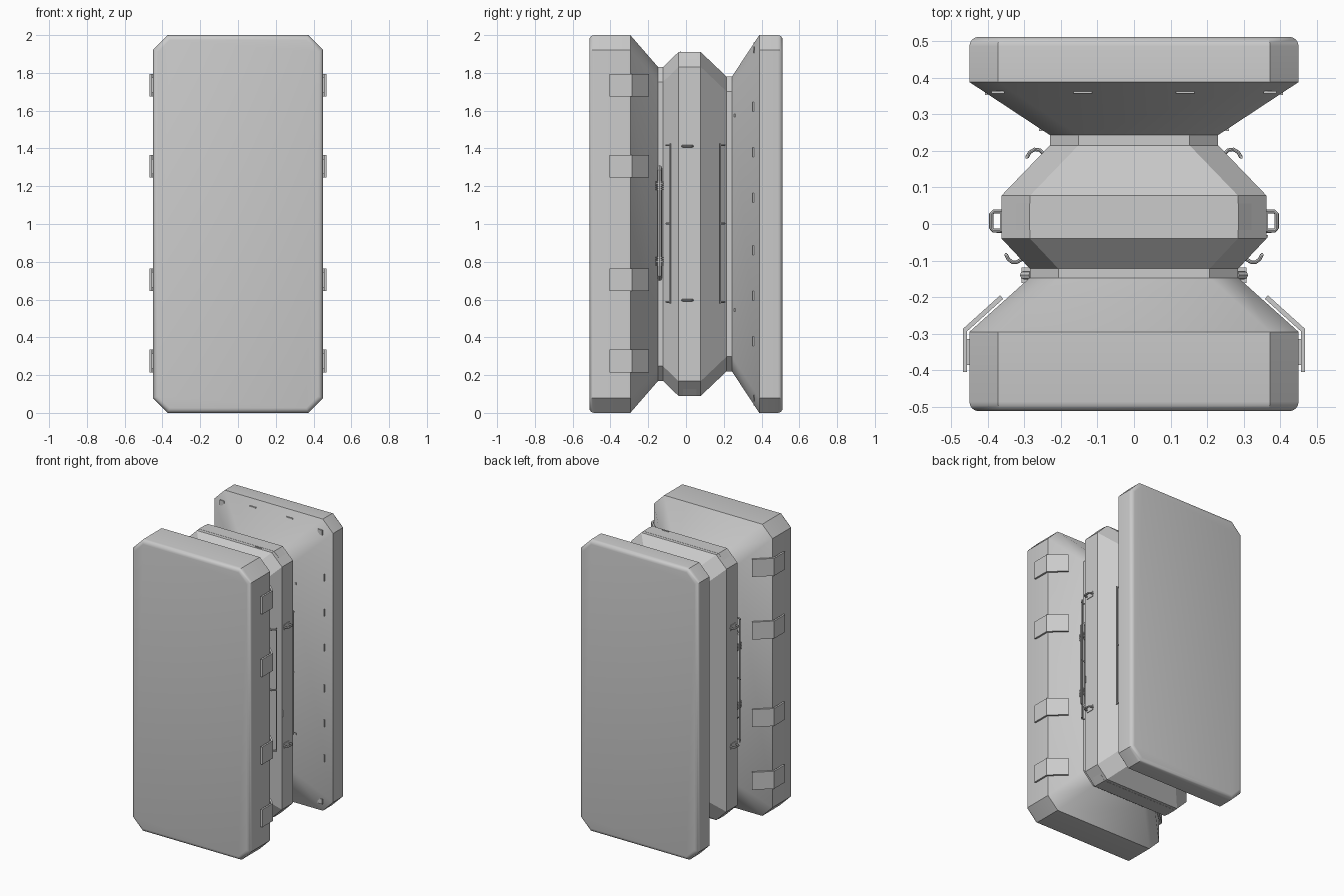
import bpy, bmesh, math
from mathutils import Vector

if "Cube" in bpy.data.objects:
    bpy.data.objects.remove(bpy.data.objects["Cube"])

grey = bpy.data.materials.new("light grey")
grey.diffuse_color = (0.6, 0.6, 0.6, 1)
grey.use_nodes = True
grey.node_tree.nodes["Principled BSDF"].inputs["Base Color"].default_value = grey.diffuse_color


def finish(name, bm, smooth=True):
    bmesh.ops.recalc_face_normals(bm, faces=bm.faces)
    me = bpy.data.meshes.new(name)
    bm.to_mesh(me)
    bm.free()
    ob = bpy.data.objects.new(name, me)
    bpy.context.collection.objects.link(ob)
    me.materials.append(grey)
    if smooth:
        bpy.ops.object.select_all(action='DESELECT')
        ob.select_set(True)
        bpy.context.view_layer.objects.active = ob
        bpy.ops.object.shade_smooth_by_angle(angle=math.radians(30))
    return ob


def prism(name, pts, depth, place):
    """Extrude a 2D outline between two depths; place maps (u, v, d) to a point."""
    bm = bmesh.new()
    rings = [[bm.verts.new(place(u, v, d)) for u, v in pts] for d in depth]
    n = len(pts)
    for i in range(n):
        j = (i + 1) % n
        bm.faces.new((rings[0][i], rings[0][j], rings[1][j], rings[1][i]))
    bm.faces.new(rings[0])
    bm.faces.new(rings[1][::-1])
    return finish(name, bm, False)


def box(name, c, size):
    x, y, z = (s / 2 for s in size)
    return prism(name, [(c[0] - x, c[1] - y), (c[0] + x, c[1] - y), (c[0] + x, c[1] + y), (c[0] - x, c[1] + y)],
                 (c[2] - z, c[2] + z), lambda u, v, d: (u, v, d))


def tube(name, pts, r, sides=8):
    """Round rod following a path."""
    bm = bmesh.new()
    pts = [Vector(p) for p in pts]
    rings = []
    for i, p in enumerate(pts):
        t = (pts[min(i + 1, len(pts) - 1)] - pts[max(i - 1, 0)]).normalized()
        ref = Vector((0, 0, 1)) if abs(t.z) < 0.9 and abs(pts[0].z - pts[-1].z) < 1e-4 else Vector((0, 1, 0))
        a = t.cross(ref).normalized()
        b = t.cross(a)
        rings.append([bm.verts.new(p + r * (math.cos(k * math.tau / sides) * a + math.sin(k * math.tau / sides) * b))
                      for k in range(sides)])
    for A, B in zip(rings, rings[1:]):
        for k in range(sides):
            m = (k + 1) % sides
            bm.faces.new((A[k], A[m], B[m], B[k]))
    bm.faces.new(rings[0])
    bm.faces.new(rings[-1])
    return finish(name, bm)


# Main body: chamfered rectangles lofted from front to back (y, half width, half height)
sections = [(-0.512, 0.45, 1.0), (-0.295, 0.45, 1.0), (-0.147, 0.285, 0.83), (-0.122, 0.285, 0.83),
            (-0.04, 0.362, 0.91), (0.078, 0.362, 0.91), (0.215, 0.23, 0.78), (0.243, 0.23, 0.78),
            (0.388, 0.45, 1.0), (0.512, 0.45, 1.0)]
bm = bmesh.new()
rings = []
for y, w, h in sections:
    c = 0.078
    o = [(w - c, h), (w, h - c), (w, c - h), (w - c, -h), (c - w, -h), (-w, c - h), (-w, h - c), (c - w, h)]
    rings.append([bm.verts.new((x, y, 1 + z)) for x, z in o])
for A, B in zip(rings, rings[1:]):
    for i in range(8):
        j = (i + 1) % 8
        bm.faces.new((A[i], A[j], B[j], B[i]))
bm.faces.new(rings[0])
bm.faces.new(rings[-1][::-1])
ends = [e for e in bm.edges if all(abs(v.co.y) > 0.51 for v in e.verts)]
bmesh.ops.bevel(bm, geom=ends, offset=0.026, segments=4, profile=0.5, affect='EDGES')
finish("lofted_body", bm)

# Raised strap over the top and bottom of the middle block
for s, label in ((1, "top"), (-1, "bottom")):
    path = [(-0.318, 0.868), (-0.284, 0.904), (0.284, 0.904), (0.318, 0.868),
            (0.321, 0.873), (0.286, 0.911), (-0.286, 0.911), (-0.321, 0.873)]
    prism(label + "_strap", path, (-0.016, 0.056), lambda u, v, d, s=s: (u, d, 1 + s * v))

for s, label in ((1, "right"), (-1, "left")):
    # Bent latch plates over the front block shoulder
    for i, z in enumerate((1.735, 1.305, 0.705, 0.275)):
        prof = [(0.456, -0.405), (0.468, -0.405), (0.468, -0.287), (0.366, -0.195), (0.358, -0.205), (0.456, -0.293)]
        prism(f"{label}_latch_{i}", prof, (z - 0.06, z + 0.06), lambda u, v, d, s=s: (s * u, v, d))
        box(f"{label}_latch_mount_{i}", (s * 0.452, -0.35, z), (0.012, 0.07, 0.08))

    # Long thin rails on the middle block slopes, carried by curled hooks
    for side, hook in (("rear", [(0.245, 0.19), (0.257, 0.202), (0.272, 0.204), (0.285, 0.196), (0.293, 0.182)]),
                       ("front", [(0.305, -0.095), (0.32, -0.104), (0.333, -0.104), (0.344, -0.096), (0.35, -0.083)])):
        x, y = hook[-1]
        tube(f"{label}_{side}_rail", [(s * x, y, 0.58), (s * x, y, 1.425)], 0.004)
        for i, z in enumerate((0.588, 1.003, 1.417)):
            tube(f"{label}_{side}_rail_hook_{i}", [(s * a, b, z) for a, b in hook], 0.005)

    # Small square loops on the middle block side
    for i, z in enumerate((0.597, 1.412)):
        tube(f"{label}_loop_{i}", [(s * 0.36, -0.018, z), (s * 0.384, -0.018, z), (s * 0.39, -0.012, z),
                                   (s * 0.39, 0.028, z), (s * 0.384, 0.034, z), (s * 0.36, 0.034, z)], 0.006)
        box(f"{label}_loop_base_{i}", (s * 0.363, 0.008, z), (0.006, 0.056, 0.036))

    # Bar handle in the front groove with ribbed grips
    tube(f"{label}_groove_bar", [(s * 0.28, -0.14, 0.71), (s * 0.3, -0.14, 0.725),
                                 (s * 0.3, -0.14, 1.285), (s * 0.28, -0.14, 1.3)], 0.012)
    for i, z in enumerate((0.803, 1.203)):
        for k in range(5):
            box(f"{label}_grip_rib_{i}_{k}", (s * 0.295, -0.14, z + (k - 2) * 0.01), (0.026, 0.042, 0.006))

    # Thin tabs along the rear flare side
    for i, z in enumerate((1.62, 1.38, 1.14, 0.86, 0.62, 0.38)):
        box(f"{label}_flare_tab_{i}", (s * 0.403, 0.356, z), (0.008, 0.007, 0.05))
    for i, z in enumerate((1.575, 0.545)):
        box(f"{label}_flare_pin_{i}", (s * 0.255, 0.258, z), (0.01, 0.007, 0.015))

# Thin tabs along the top and bottom of the rear flare
for s, label in ((1, "top"), (-1, "bottom")):
    for i, x in enumerate((-0.14, 0.14)):
        box(f"{label}_flare_tab_{i}", (x, 0.36, 1 + s * 0.957), (0.05, 0.007, 0.008))
    for i, x in enumerate((-0.372, 0.372)):
        box(f"{label}_corner_tab_{i}", (x, 0.36, 1 + s * 0.922), (0.035, 0.007, 0.035))

# Single markers on the middle block
box("top_marker", (0.175, -0.029, 1.91), (0.05, 0.007, 0.008))
box("side_marker", (0.362, -0.034, 0.826), (0.008, 0.007, 0.045))
